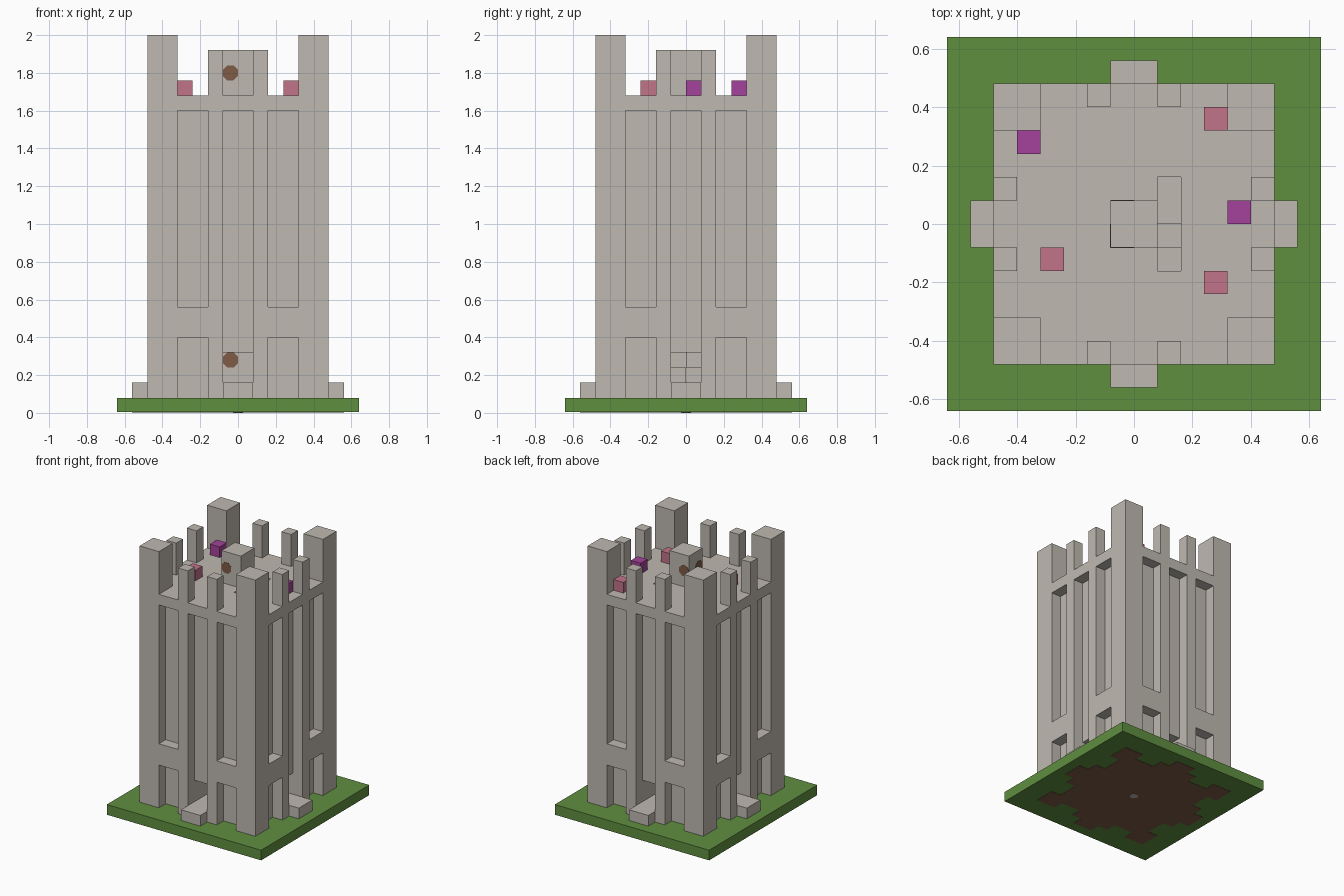
import bpy, bmesh, math
from mathutils import Matrix, Vector

cube = bpy.data.objects.get("Cube")
if cube:
    bpy.data.objects.remove(cube, do_unlink=True)


def material(name, rgb):
    linear = [((c / 255 + 0.055) / 1.055) ** 2.4 for c in rgb] + [1.0]
    mat = bpy.data.materials.new(name)
    mat.use_nodes = True
    mat.diffuse_color = linear
    mat.node_tree.nodes["Principled BSDF"].inputs["Base Color"].default_value = linear
    return mat


STONE = material("pale stone", (191, 185, 177))
GRASS = material("grass green", (96, 143, 64))
BROWN = material("earth brown", (126, 91, 69))
PINK = material("pink", (193, 115, 138))
MAGENTA = material("magenta", (165, 66, 155))

QUARTERS = [Matrix.Rotation(math.radians(a), 4, 'Z') for a in (0, 90, 180, 270)]
ONCE = [Matrix.Identity(4)]


def finish(name, bm, mat):
    bmesh.ops.recalc_face_normals(bm, faces=bm.faces)
    mesh = bpy.data.meshes.new(name)
    bm.to_mesh(mesh)
    bm.free()
    mesh.materials.append(mat)
    obj = bpy.data.objects.new(name, mesh)
    bpy.context.collection.objects.link(obj)
    return obj


def boxes(name, mat, spans, turns=ONCE):
    """Boxes given as ((x0, x1), (y0, y1), (z0, z1)), repeated for each turn."""
    bm = bmesh.new()
    for turn in turns:
        for span in spans:
            centre = Vector([(a + b) / 2 for a, b in span])
            size = Matrix.Diagonal([b - a for a, b in span] + [1])
            bmesh.ops.create_cube(bm, size=1, matrix=turn @ Matrix.Translation(centre) @ size)
    return finish(name, bm, mat)


def stud(name, mat, radius, place):
    """Thin eight-sided plate."""
    bm = bmesh.new()
    bmesh.ops.create_cone(bm, cap_ends=True, segments=8, radius1=radius, radius2=radius,
                          depth=0.004, matrix=place @ Matrix.Rotation(math.pi / 8, 4, 'Z'))
    return finish(name, bm, mat)


def pair(x0, x1, y, z):
    """The same box on both sides of the middle."""
    return [((x0, x1), y, z), ((-x1, -x0), y, z)]


# Ground slab, with the earth footprint and a stone on its underside
boxes("ground_slab", GRASS, [((-0.64, 0.64), (-0.64, 0.64), (0.004, 0.08))])
low = (0.002, 0.02)
boxes("earth_middle", BROWN, [((-0.4, 0.4), (-0.4, 0.4), low)])
boxes("earth_edges", BROWN,
      [((0.32, 0.48), (-0.48, -0.32), low), ((-0.08, 0.08), (-0.56, -0.4), low)]
      + pair(0.08, 0.16, (-0.48, -0.4), low), QUARTERS)
stud("underside_stone", STONE, 0.03, Matrix.Translation((0, 0, 0.002)))

# Tower body with tall and short niches, doorways and a stair well cut out
body = boxes("tower_body", STONE, [((-0.48, 0.48), (-0.48, 0.48), (0.08, 1.68))])
deep = (-0.52, -0.4)
cutters = [
    boxes("niche_cutter", STONE,
          pair(0.16, 0.32, deep, (0.56, 1.6)) + pair(0.16, 0.32, deep, (0.04, 0.4))
          + [((-0.08, 0.08), deep, (0.04, 1.6))], QUARTERS),
    boxes("door_cutter_y", STONE, [((-0.08, 0.08), (-0.44, 0.44), (0.16, 0.32))]),
    boxes("door_cutter_x", STONE, [((-0.44, 0.44), (-0.08, 0.08), (0.16, 0.32))]),
    boxes("well_cutter", STONE, [((0.08, 0.16), (-0.16, 0.16), (1.44, 1.74))]),
]
for cutter in cutters:
    mod = body.modifiers.new(cutter.name, 'BOOLEAN')
    mod.object, mod.operation, mod.solver = cutter, 'DIFFERENCE', 'EXACT'
bpy.context.view_layer.update()
carved = bpy.data.meshes.new_from_object(body.evaluated_get(bpy.context.evaluated_depsgraph_get()))
body.modifiers.clear()
body.data = carved
for cutter in cutters:
    bpy.data.objects.remove(cutter, do_unlink=True)

# Corner turrets, battlements and door steps
boxes("corner_turrets", STONE, [((0.32, 0.48), (-0.48, -0.32), (1.68, 2.0))], QUARTERS)
boxes("battlements", STONE, pair(0.08, 0.16, (-0.48, -0.4), (1.68, 1.92)), QUARTERS)
boxes("door_steps", STONE, [((-0.08, 0.08), (-0.56, -0.4), (0.08, 0.16))], QUARTERS)

# Central pillar and the steps that wind round it
boxes("central_pillar", STONE, [((-0.08, 0.08), (-0.08, 0.08), (0.1, 1.92))])
boxes("winding_steps", STONE, [
    ((0.08, 0.16), (-0.08, 0), (0.16, 0.24)),
    ((0.08, 0.16), (0, 0.08), (0.24, 0.32)),
    ((0.08, 0.16), (-0.08, 0), (1.44, 1.52)),
    ((0.08, 0.16), (0, 0.16), (1.44, 1.6)),
])

# Brown studs on the pillar, at the doorway and above the roof
upright_y = Matrix.Rotation(math.pi / 2, 4, 'X')
upright_x = Matrix.Rotation(math.pi / 2, 4, 'Y')
for level, z in (("lower", 0.28), ("upper", 1.8)):
    for side, spot, turn in (("front", (-0.04, -0.08, z), upright_y),
                             ("back", (-0.04, 0.08, z), upright_y),
                             ("right", (-0.08, -0.04, z), upright_x)):
        stud(f"{level}_{side}_stud", BROWN, 0.043, Matrix.Translation(spot) @ turn)

# Coloured blocks on the roof


def roof_blocks(name, mat, spots):
    boxes(name, mat, [((x - 0.04, x + 0.04), (y - 0.04, y + 0.04), (1.68, 1.76))
                      for x, y in spots])


roof_blocks("pink_blocks", PINK, [(0.28, 0.36), (-0.28, -0.12), (0.28, -0.2)])
roof_blocks("magenta_blocks", MAGENTA, [(0.36, 0.04), (-0.36, 0.28)])
